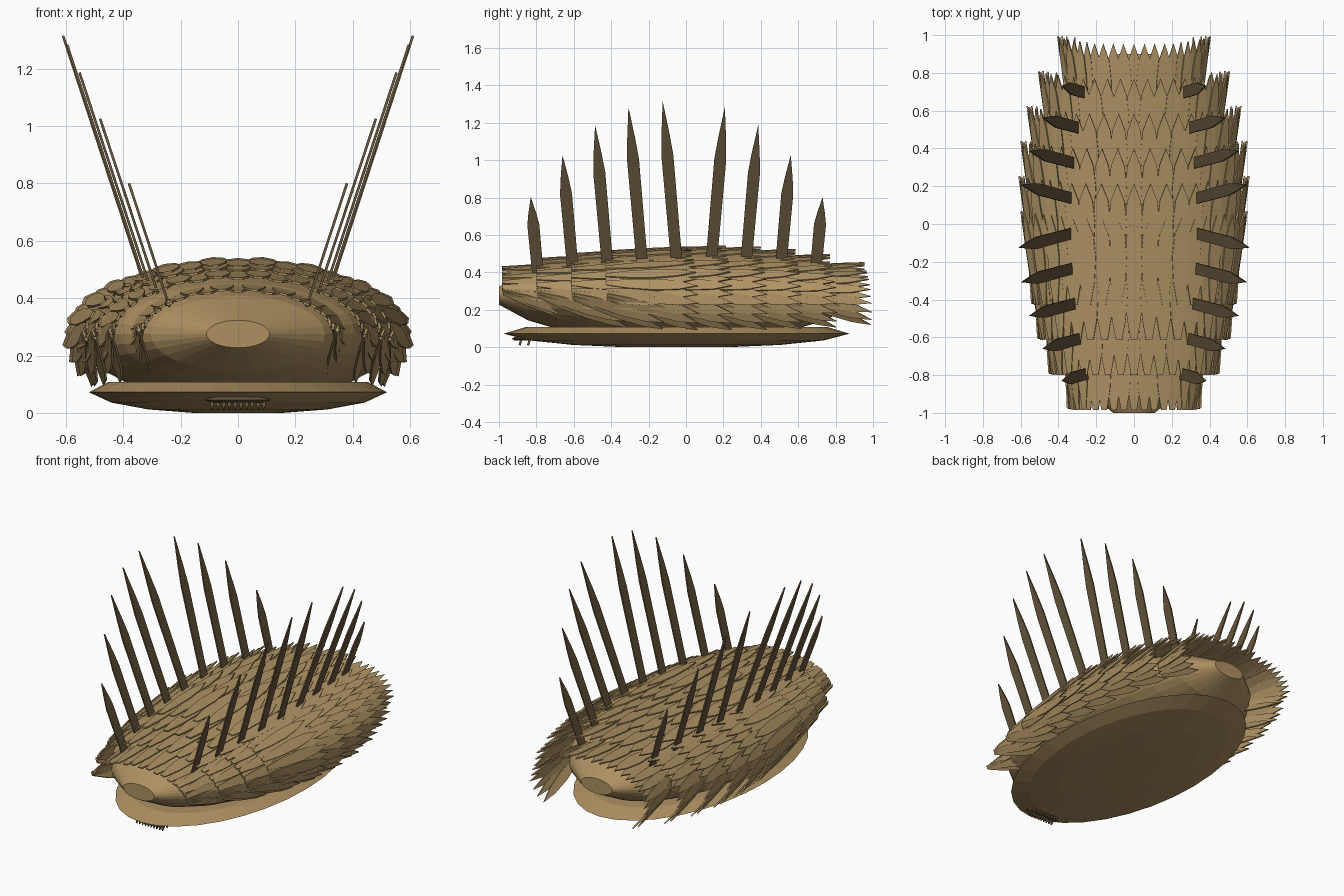
import bpy, bmesh
from math import sin, cos, radians, sqrt, pi
from mathutils import Vector

cube = bpy.data.objects.get("Cube")
if cube:
    bpy.data.objects.remove(cube)


def material(name, rgb):
    m = bpy.data.materials.new(name)
    m.use_nodes = True
    m.diffuse_color = (*rgb, 1)
    m.node_tree.nodes["Principled BSDF"].inputs["Base Color"].default_value = (*rgb, 1)
    return m


TAN = material("tan skin", (0.42, 0.28, 0.12))
SCALE = material("scale brown", (0.42, 0.285, 0.125))
DARK = material("dark spine brown", (0.135, 0.093, 0.045))

LENGTH, WIDTH, HEIGHT = 0.95, 0.55, 0.24
MID_Y, MID_Z = -0.05, 0.275


def finish(name, bm, mat):
    bmesh.ops.recalc_face_normals(bm, faces=bm.faces)
    mesh = bpy.data.meshes.new(name)
    bm.to_mesh(mesh)
    bm.free()
    mesh.materials.append(mat)
    obj = bpy.data.objects.new(name, mesh)
    bpy.context.collection.objects.link(obj)


def loft(name, rings, mat):
    """Skin a list of equal point rings and cap both ends."""
    bm = bmesh.new()
    loops = [[bm.verts.new(p) for p in ring] for ring in rings]
    n = len(loops[0])
    for a, b in zip(loops, loops[1:]):
        for i in range(n):
            j = (i + 1) % n
            bm.faces.new((a[i], a[j], b[j], b[i]))
    bm.faces.new(loops[0])
    bm.faces.new(loops[-1])
    finish(name, bm, mat)


def add_blade(bm, origin, along, across, outline, thick):
    """Thin plate; outline is (distance along, half width), ending in a point."""
    normal = along.cross(across).normalized() * thick / 2
    pts = [origin + along * t + across * w for t, w in outline]
    pts += [origin + along * t - across * w for t, w in reversed(outline) if w > 0]
    top = [bm.verts.new(p + normal) for p in pts]
    low = [bm.verts.new(p - normal) for p in pts]
    bm.faces.new(top)
    bm.faces.new(low[::-1])
    for i in range(len(pts)):
        j = (i + 1) % len(pts)
        bm.faces.new((top[j], top[i], low[i], low[j]))


def body_radius(y):
    return max(0.2, sqrt(max(0, 1 - ((y - MID_Y) / LENGTH) ** 2)))


# Body: blunt-ended ellipsoid
SIDES = 32
angles = [2 * pi * i / SIDES for i in range(SIDES)]
rings = []
for k in range(13):
    y = MID_Y + LENGTH * (k / 6 - 1)
    r = body_radius(y)
    rings.append([(WIDTH * r * sin(a), y, MID_Z + HEIGHT * r * cos(a)) for a in angles])
loft("body", rings, TAN)

# Foot: shallow oval sole with a sharp rim
sole = [(0.3, 0), (0.6, 0.012), (0.85, 0.036), (1, 0.072), (0.87, 0.108)]
loft("foot", [[(0.52 * s * cos(a), MID_Y + 0.925 * s * sin(a), z) for a in angles]
              for s, z in sole], TAN)

# Scales: overlapping leaf plates in nine rows, tips toward the back
ROWS = [-0.79 + 0.185 * i for i in range(9)]
LEAF = [(0, 0.35), (0.25, 0.8), (0.55, 1), (0.8, 0.75), (1, 0)]


def add_scale(bm, y, deg, length, half_width, droop, flare, lift):
    """Plate pivoted on the body surface, drooping down and flaring outward."""
    a = radians(deg)
    r = body_radius(y)
    out = Vector((sin(a) / WIDTH, 0, cos(a) / HEIGHT)).normalized()
    down = Vector((out.z, 0, -out.x)) * (1 if deg > 0 else -1)
    along = (Vector((0, 1, 0)) + out * flare + down * droop).normalized()
    side = along.cross(out).normalized()
    pivot = Vector((WIDTH * r * sin(a), y, MID_Z + HEIGHT * r * cos(a)))
    base = pivot + out * (lift + 0.008) - along * 0.195
    add_blade(bm, base, along, side, [(t * length, w * half_width) for t, w in LEAF], 0.008)


top_bm, side_bm, low_bm = bmesh.new(), bmesh.new(), bmesh.new()
for y in ROWS:
    size = 0.65 + 0.35 * body_radius(y)
    for i in range(-4, 5):
        add_scale(top_bm, y, i * 9, 0.46, 0.048 * size, 0, 0.05, 0.006 * (i % 2))
    for s in (-1, 1):
        for i in range(8):
            add_scale(side_bm, y, s * (44 + i * 6.5), 0.47 + 0.005 * i, 0.034 * size,
                      0.02 * i, 0.06 + 0.012 * i, 0.006 * (i % 2))
        for i in range(3):
            add_scale(low_bm, y, s * (96 + i * 6), 0.51, 0.034 * size,
                      0.2 + 0.06 * i, 0.15, 0.006 * (i % 2))
finish("top_scales", top_bm, SCALE)
finish("side_scales", side_bm, SCALE)
finish("lower_scales", low_bm, SCALE)

# Spines: two fans of flat blades, tallest in the middle
for s, label in ((1, "left"), (-1, "right")):
    bm = bmesh.new()
    for i, y in enumerate(ROWS):
        k = ((i - 4) / 4) ** 2
        lean = (0.075 - 0.035 * k) * (-1 if i < 5 else 1)
        x = 0.33 - 0.09 * k
        drop = sqrt(body_radius(y) ** 2 - (x / WIDTH) ** 2)
        base = Vector((s * x, y, MID_Z + HEIGHT * drop - 0.01))
        tip = Vector((s * (0.61 - 0.23 * k), y + lean, 1.315 - 0.515 * k))
        along = (tip - base).normalized()
        across = Vector((0, 1, 0))
        across = (across - along * across.dot(along)).normalized()
        size = (tip - base).length
        add_blade(bm, base, along, across,
                  [(0, 0.03), (size * 0.66, 0.032), (size * 0.8, 0.021), (size, 0)], 0.009)
    finish(label + "_spines", bm, DARK)

# Mouth: dark oval pad with two rows of teeth under the front
loft("mouth_pad", [[(0.115 * f * cos(a), -0.87 + 0.06 * f * sin(a), z) for a in angles]
                   for f, z in ((0.8, 0.036), (1, 0.045), (0.8, 0.055))], DARK)
bm = bmesh.new()
for y in (-0.88, -0.835):
    for i in range(10):
        add_blade(bm, Vector((-0.09 + 0.02 * i, y, 0.042)), Vector((0, -0.3, -1)),
                  Vector((1, 0, 0)), [(0, 0.006), (0.015, 0.006), (0.032, 0)], 0.012)
finish("mouth_teeth", bm, DARK)
